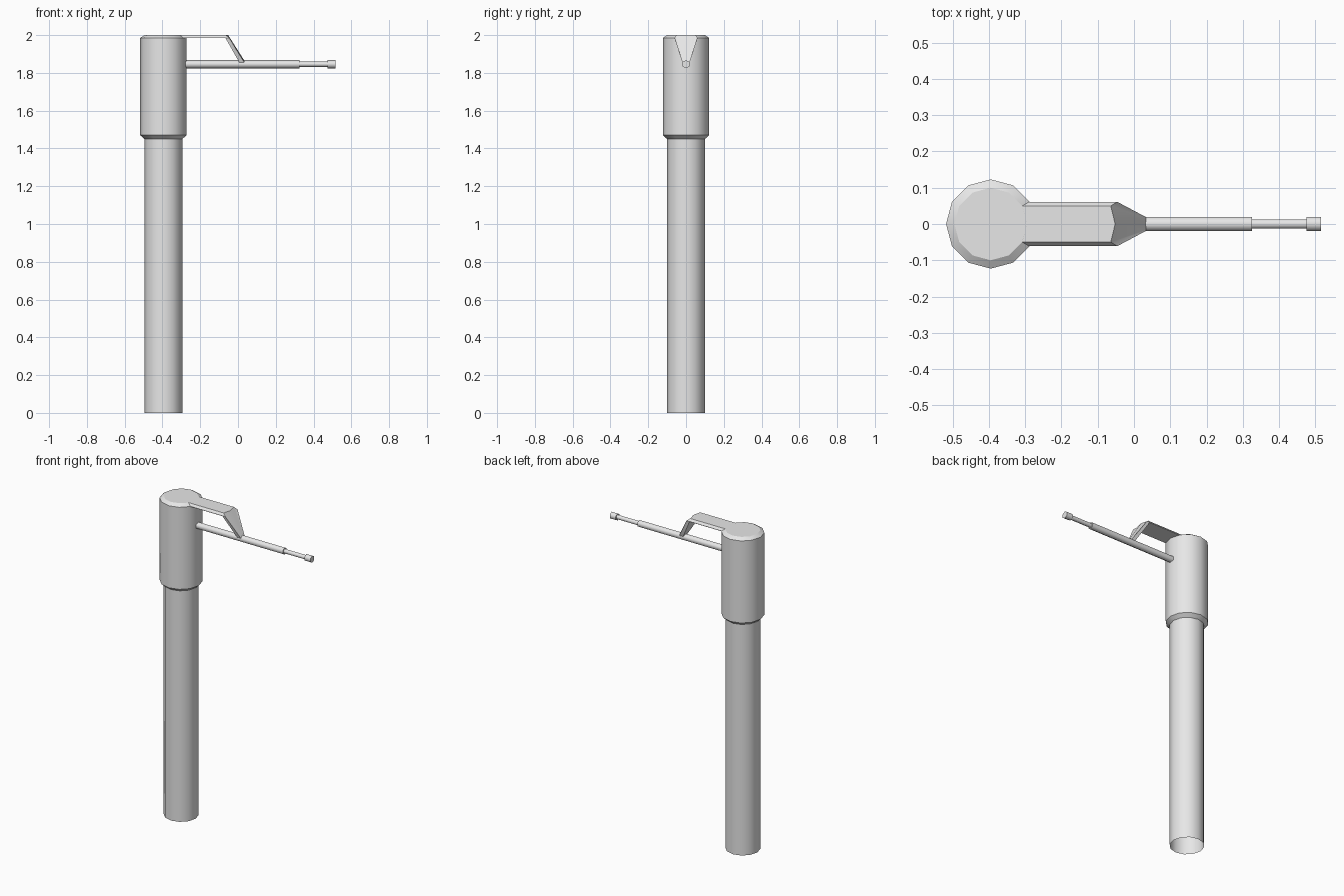
import bpy, bmesh, math
from mathutils import Vector

cube = bpy.data.objects.get("Cube")
if cube:
    bpy.data.objects.remove(cube, do_unlink=True)

grey = bpy.data.materials.new("light grey")
grey.use_nodes = True
grey.diffuse_color = (0.8, 0.8, 0.8, 1)
grey.node_tree.nodes["Principled BSDF"].inputs["Base Color"].default_value = (0.8, 0.8, 0.8, 1)

POST_X = -0.395
ARM_Z = 1.846


def loft(name, rings, cap_start, cap_end, angle):
    """Skin a list of equal closed rings, with optional end caps."""
    bm = bmesh.new()
    loops = [[bm.verts.new(p) for p in ring] for ring in rings]
    n = len(loops[0])
    for a, b in zip(loops, loops[1:]):
        for i in range(n):
            j = (i + 1) % n
            bm.faces.new((a[i], a[j], b[j], b[i]))
    if cap_start:
        bm.faces.new(loops[0])
    if cap_end:
        bm.faces.new(loops[-1])
    bmesh.ops.recalc_face_normals(bm, faces=bm.faces)
    mesh = bpy.data.meshes.new(name)
    bm.to_mesh(mesh)
    bm.free()
    mesh.materials.append(grey)
    mesh.shade_smooth()
    mesh.set_sharp_from_angle(angle=math.radians(angle))
    obj = bpy.data.objects.new(name, mesh)
    bpy.context.collection.objects.link(obj)
    return obj


def circle(sides, radius):
    for i in range(sides):
        t = math.tau * i / sides
        yield radius * math.cos(t), radius * math.sin(t)


def upright(name, profile, cap_start, cap_end):
    rings = [[Vector((POST_X + u, v, z)) for u, v in circle(12, r)] for r, z in profile]
    return loft(name, rings, cap_start, cap_end, 32)


def rod(name, radius, x0, x1):
    rings = [[Vector((x, v, ARM_Z + u)) for u, v in circle(6, radius)] for x in (x0, x1)]
    return loft(name, rings, True, True, 65)


# Hollow post and the thicker chamfered head on it
upright("post", [(0.1, 0), (0.1, 1.46)], False, False)
upright("head", [(0.1, 1.45), (0.123, 1.47), (0.123, 1.985), (0.1, 2.0)], True, True)

# Stepped horizontal arm
rod("arm_tube", 0.022, -0.28, 0.325)
rod("arm_rod", 0.0145, 0.32, 0.48)
rod("arm_tip", 0.022, 0.475, 0.516)


def bracket_ring(under, outer, chamfer, centre):
    """Mirror the half section (x, half width, z) across y = 0."""
    half = [under, outer, chamfer]
    ring = [Vector((x, w, z)) for x, w, z in half]
    ring.append(Vector((centre[0], 0, centre[1])))
    ring += [Vector((x, -w, z)) for x, w, z in reversed(half)]
    return ring


# Chamfered plate that bends down from the head onto the arm
loft("bracket", [
    bracket_ring((-0.289, 0.061, 1.984), (-0.289, 0.061, 1.986), (-0.308, 0.05, 2.0), (-0.295, 2.0)),
    bracket_ring((-0.066, 0.061, 1.984), (-0.046, 0.061, 1.986), (-0.064, 0.05, 2.0), (-0.052, 2.0)),
    bracket_ring((0.007, 0.019, 1.855), (0.033, 0.019, 1.855), (0.035, 0.015, 1.857), (0.038, 1.858)),
], True, True, 25)
